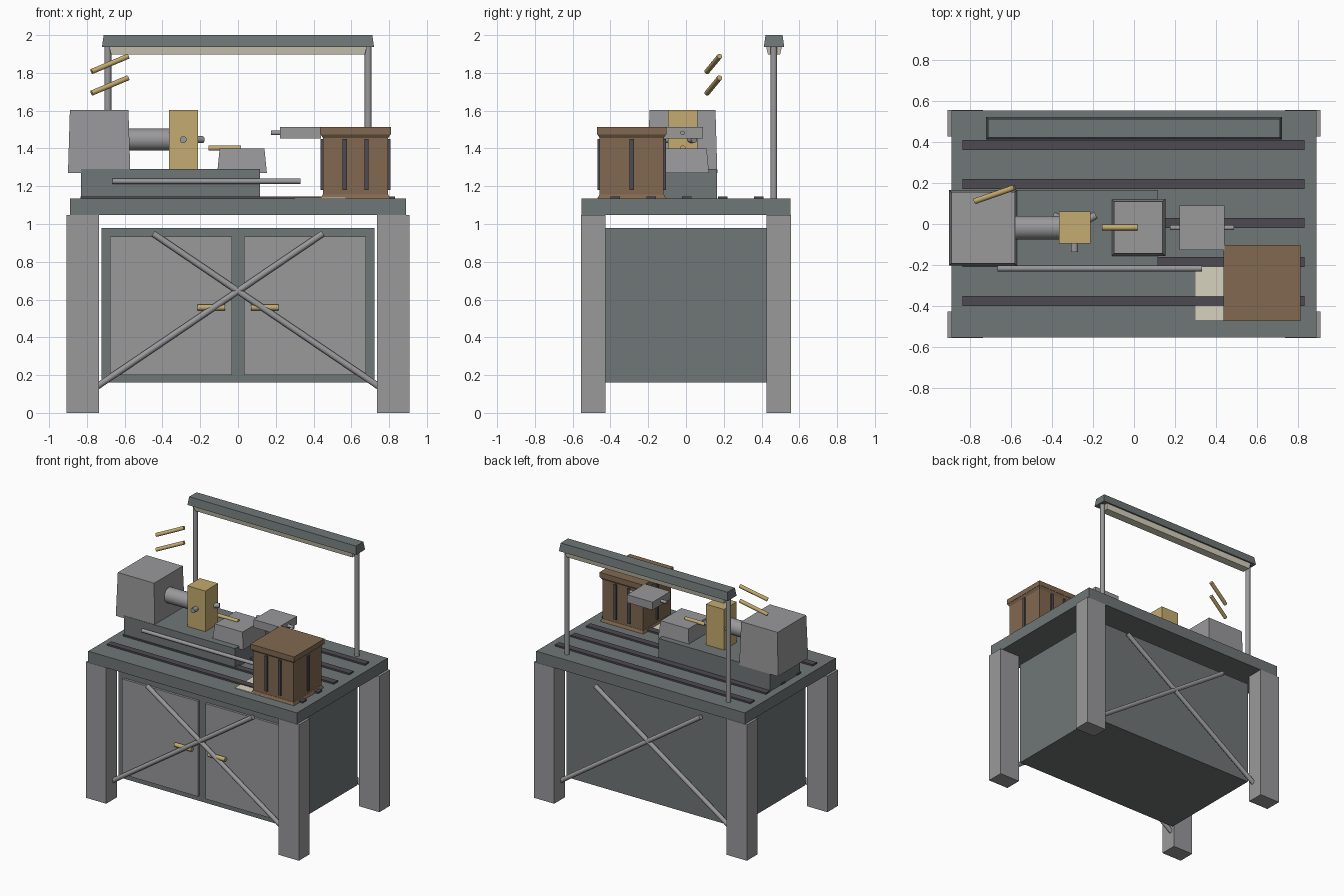
import bpy, bmesh
from math import cos, sin, radians
from mathutils import Vector

if "Cube" in bpy.data.objects:
    bpy.data.objects.remove(bpy.data.objects["Cube"])


def material(name, r, g, b):
    m = bpy.data.materials.new(name)
    m.diffuse_color = (r, g, b, 1)
    m.use_nodes = True
    m.node_tree.nodes["Principled BSDF"].inputs["Base Color"].default_value = m.diffuse_color
    return m


STEEL = material("light_steel", 0.32, 0.32, 0.33)
DARK = material("dark_steel", 0.16, 0.18, 0.18)
SLOT = material("slot_iron", 0.075, 0.07, 0.08)
BRASS = material("brass", 0.55, 0.41, 0.16)
WOOD = material("wood", 0.22, 0.14, 0.08)
CREAM = material("cream", 0.68, 0.65, 0.52)


def box(name, x, y, z, mat, inset=0.0):
    """Box from (min, max) ranges; inset shrinks the top on each side."""
    bm = bmesh.new()
    bmesh.ops.create_cube(bm, size=1)
    for v in bm.verts:
        s = [c > 0 for c in v.co]
        v.co = (x[s[0]], y[s[1]], z[s[2]])
        if s[2]:
            v.co.x += -inset if s[0] else inset
            v.co.y += -inset if s[1] else inset
    me = bpy.data.meshes.new(name)
    bm.to_mesh(me)
    bm.free()
    me.materials.append(mat)
    ob = bpy.data.objects.new(name, me)
    bpy.context.collection.objects.link(ob)
    return ob


def rod(name, a, b, r, mat, sides=16):
    """Cylinder between two points."""
    a, b = Vector(a), Vector(b)
    bpy.ops.mesh.primitive_cylinder_add(vertices=sides, radius=r,
                                        depth=(b - a).length, location=(a + b) / 2)
    ob = bpy.context.object
    ob.name = name
    ob.rotation_euler = (b - a).to_track_quat('Z', 'Y').to_euler()
    ob.data.materials.append(mat)
    bpy.ops.object.shade_smooth_by_angle()
    return ob


def span(a, b):
    return (min(a, b), max(a, b))


# Bench: top, slotted strips, two-piece legs, cabinet
box("table_top", (-0.89, 0.89), (-0.553, 0.553), (1.047, 1.134), DARK)
for i in range(5):
    y = -0.375 + 0.19 * i
    box("table_slot", (-0.835, 0.83), (y - 0.025, y + 0.025), (1.125, 1.146), SLOT)
for sx in (-1, 1):
    for sy in (-1, 1):
        y = span(sy * 0.425, sy * 0.555)
        box("leg_inner", span(sx * 0.735, sx * 0.822), y, (0, 1.047), STEEL)
        box("leg_outer", span(sx * 0.822, sx * 0.908), y, (0, 1.047), STEEL)
box("cabinet", (-0.722, 0.722), (-0.425, 0.425), (0.16, 0.98), DARK)
for sx in (-1, 1):
    box("cabinet_door", span(sx * 0.032, sx * 0.677), (-0.443, -0.42), (0.2, 0.935), STEEL)
    rod("door_handle", (sx * 0.07, -0.458, 0.558), (sx * 0.215, -0.458, 0.558), 0.016, BRASS)
    for sy in (-1, 1):
        rod("cross_brace", (-sx * 0.76, sy * 0.463, 0.13), (sx * 0.45, sy * 0.463, 0.95),
            0.017, STEEL)

# Lathe: bed, feed rod, headstock, spindle, tailstock
box("lathe_bed", (-0.83, 0.117), (-0.205, 0.165), (1.134, 1.29), DARK)
rod("feed_rod", (-0.665, -0.217, 1.226), (0.33, -0.217, 1.226), 0.014, STEEL)
box("headstock", (-0.9, -0.57), (-0.203, 0.166), (1.27, 1.603), STEEL, 0.01)
rod("spindle", (-0.6, -0.018, 1.447), (-0.34, -0.018, 1.447), 0.058, STEEL, 32)
box("tailstock", (-0.11, 0.153), (-0.157, 0.122), (1.27, 1.4), STEEL, 0.013)
rod("tool_pin", (-0.155, -0.017, 1.402), (0.017, -0.017, 1.402), 0.014, BRASS)

# Chuck block with three radial jaws
box("chuck", (-0.366, -0.213), (-0.094, 0.06), (1.29, 1.603), BRASS)
for deg in (-90, 30, 150):
    d = Vector((cos(radians(deg)), sin(radians(deg)), 0))
    c = Vector((-0.29, -0.017, 1.447))
    rod("chuck_jaw", c + d * 0.03, c + d * 0.12, 0.018, STEEL)

# Floating tool head with its shaft
box("tool_head", (0.222, 0.44), (-0.127, 0.09), (1.452, 1.513), STEEL)
rod("tool_shaft", (0.175, -0.018, 1.482), (0.488, -0.018, 1.482), 0.012, STEEL)

# Wooden crate with dark slats, and a paper sheet beside it
box("paper_sheet", (0.3, 0.57), (-0.468, -0.21), (1.13, 1.139), CREAM)
box("crate_body", (0.45, 0.795), (-0.457, -0.118), (1.14, 1.475), WOOD)
box("crate_base", (0.438, 0.806), (-0.469, -0.106), (1.134, 1.155), WOOD, 0.01)
box("crate_lid_lip", (0.45, 0.795), (-0.457, -0.118), (1.455, 1.475), WOOD, -0.013)
box("crate_lid", (0.435, 0.81), (-0.472, -0.103), (1.475, 1.513), WOOD)
for x in (0.565, 0.681):
    for y in (-0.457, -0.118):
        box("crate_slat", (x - 0.011, x + 0.011), (y - 0.011, y + 0.011), (1.18, 1.45), SLOT)
for x in (0.45, 0.795):
    box("crate_slat", (x - 0.012, x + 0.012), (-0.298, -0.276), (1.18, 1.45), SLOT)

# Overhead lamp on two posts
for sx in (-1, 1):
    rod("lamp_post", (sx * 0.689, 0.465, 1.134), (sx * 0.689, 0.465, 1.95), 0.018, STEEL)
box("lamp_hood", (-0.72, 0.72), (0.412, 0.52), (1.938, 2.0), DARK, 0.009)
box("lamp_diffuser", (-0.672, 0.672), (0.434, 0.498), (1.897, 1.94), CREAM, -0.01)

# Loose brass levers above the headstock
for dz in (0, -0.114):
    rod("brass_lever", (-0.775, 0.111, 1.807 + dz), (-0.582, 0.178, 1.888 + dz), 0.014, BRASS)
